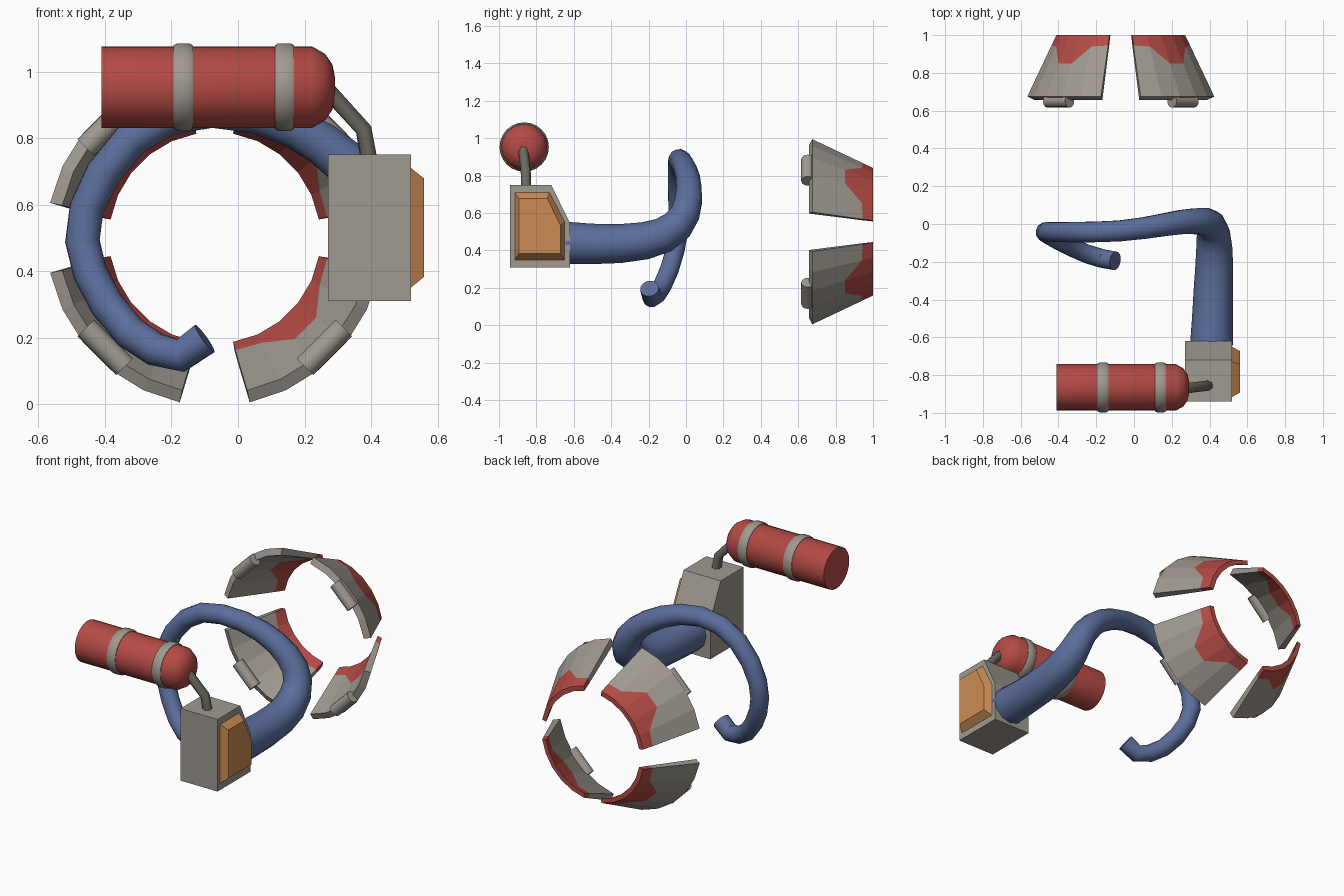
import bpy, bmesh, math
from mathutils import Vector, Matrix

if "Cube" in bpy.data.objects:
    bpy.data.objects.remove(bpy.data.objects["Cube"])


def mat(name, rgb):
    m = bpy.data.materials.new(name)
    m.diffuse_color = (*rgb, 1)
    m.use_nodes = True
    m.node_tree.nodes["Principled BSDF"].inputs["Base Color"].default_value = m.diffuse_color
    return m


GREY = mat("warm_grey", (0.35, 0.32, 0.28))
RED = mat("red", (0.46, 0.07, 0.06))
BLUE = mat("blue", (0.105, 0.155, 0.33))
ORANGE = mat("orange", (0.60, 0.26, 0.09))
DARK = mat("dark_grey", (0.15, 0.14, 0.115))


def finish(bm, name, mats, smooth=None):
    bmesh.ops.recalc_face_normals(bm, faces=bm.faces[:])
    me = bpy.data.meshes.new(name)
    bm.to_mesh(me)
    bm.free()
    ob = bpy.data.objects.new(name, me)
    bpy.context.collection.objects.link(ob)
    for m in mats:
        me.materials.append(m)
    if smooth:
        shade(ob, smooth)
    return ob


def shade(ob, angle):
    bpy.ops.object.select_all(action='DESELECT')
    ob.select_set(True)
    bpy.context.view_layer.objects.active = ob
    bpy.ops.object.shade_smooth_by_angle(angle=math.radians(angle))


def loft(name, rings, m, smooth=None):
    """Bridge rings of points and cap both ends."""
    bm = bmesh.new()
    vs = [[bm.verts.new(p) for p in r] for r in rings]
    n = len(vs[0])
    for a, b in zip(vs, vs[1:]):
        for i in range(n):
            j = (i + 1) % n
            bm.faces.new((a[i], a[j], b[j], b[i]))
    bm.faces.new(vs[0])
    bm.faces.new(vs[-1])
    return finish(bm, name, [m], smooth)


def lathe_x(name, profile, m, cy, cz, n=24, smooth=40):
    rings = [[(x, cy + r * math.cos(2 * math.pi * i / n), cz + r * math.sin(2 * math.pi * i / n))
              for i in range(n)] for x, r in profile]
    return loft(name, rings, m, smooth)


def tube(name, pts, depth, m, res, smooth):
    """Sweep a round section along points (x, y, z, radius)."""
    cu = bpy.data.curves.new(name, 'CURVE')
    cu.dimensions = '3D'
    cu.bevel_depth = depth
    cu.bevel_resolution = res
    cu.use_fill_caps = True
    sp = cu.splines.new('POLY')
    sp.points.add(len(pts) - 1)
    for p, (x, y, z, r) in zip(sp.points, pts):
        p.co = (x, y, z, 1)
        p.radius = r / depth
    ob = bpy.data.objects.new(name, cu)
    bpy.context.collection.objects.link(ob)
    cu.materials.append(m)
    bpy.ops.object.select_all(action='DESELECT')
    ob.select_set(True)
    bpy.context.view_layer.objects.active = ob
    bpy.ops.object.convert(target='MESH')
    if smooth:
        shade(bpy.context.object, smooth)
    else:
        bpy.context.object.data.shade_flat()


# Tank with rounded nose and two bands
TY, TZ = -0.865, 0.953
lathe_x("tank", [(-0.41, 0.123), (0.222, 0.123), (0.262, 0.1), (0.284, 0.068), (0.292, 0.028)],
        RED, TY, TZ)
for x in (-0.165, 0.14):
    lathe_x("tank_band", [(x - 0.029, 0.12), (x - 0.029, 0.126), (x - 0.018, 0.132),
                          (x + 0.018, 0.132), (x + 0.029, 0.126), (x + 0.029, 0.12)], GREY, TY, TZ)

# Bent feed pipe from tank to housing
tube("feed_pipe", [(0.26, -0.872, 0.955, 0.027), (0.378, -0.857, 0.825, 0.027),
                   (0.395, -0.855, 0.73, 0.027)], 0.027, DARK, 1, None)

# Housing block and raised side panel
body = [(-0.94, 0.31), (-0.62, 0.31), (-0.62, 0.545), (-0.72, 0.75), (-0.94, 0.75)]
loft("housing", [[(x, y, z) for y, z in body] for x in (0.27, 0.52)], GREY)
outer = [(-0.915, 0.35), (-0.65, 0.35), (-0.65, 0.555), (-0.73, 0.71), (-0.915, 0.71)]
inner = [(-0.893, 0.383), (-0.672, 0.383), (-0.672, 0.535), (-0.742, 0.678), (-0.893, 0.678)]
loft("side_panel", [[(x, y, z) for y, z in p]
                    for x, p in ((0.515, outer), (0.52, outer), (0.56, inner))], ORANGE)

# Tapering hose that loops round and ends in a hook
tube("hose", [
    (0.41, -0.64, 0.44, 0.113), (0.415, -0.5, 0.435, 0.108), (0.42, -0.35, 0.437, 0.104),
    (0.425, -0.22, 0.452, 0.1), (0.425, -0.12, 0.482, 0.095), (0.42, -0.045, 0.535, 0.088),
    (0.405, -0.003, 0.60, 0.08), (0.375, 0.013, 0.665, 0.075), (0.32, 0.015, 0.73, 0.07),
    (0.25, 0.01, 0.785, 0.066), (0.16, -0.004, 0.835, 0.062), (0.05, -0.022, 0.872, 0.059),
    (-0.08, -0.037, 0.886, 0.057), (-0.21, -0.042, 0.864, 0.056), (-0.32, -0.043, 0.798, 0.055),
    (-0.405, -0.043, 0.695, 0.054), (-0.455, -0.041, 0.59, 0.053), (-0.468, -0.043, 0.49, 0.053),
    (-0.445, -0.06, 0.395, 0.052), (-0.395, -0.088, 0.30, 0.052), (-0.325, -0.125, 0.215, 0.051),
    (-0.25, -0.158, 0.165, 0.051), (-0.172, -0.182, 0.146, 0.051), (-0.10, -0.195, 0.197, 0.051),
], 0.1, BLUE, 4, 45)

# Four curved jaw plates with red painted tips, each with a pivot pin
AX, AZ = -0.07, 0.5
Y0, Y1, STEPS = 0.675, 1.0, 5
EDGE = [0.945, 0.94, 0.85, 0.85, 0.94, 0.945]     # where the paint begins


def jaw(sx, sz):
    def at(a, r, y):
        return (AX + sx * r * math.sin(a), y, AZ + sz * r * math.cos(a))

    bm = bmesh.new()
    cols = []
    for i in range(STEPS + 1):
        a_back = math.radians(12 + 66 * i / STEPS)
        a_tip = math.radians(10 + 70 * i / STEPS)
        t = (EDGE[i] - Y0) / (Y1 - Y0)
        a_mid = a_back + (a_tip - a_back) * t
        ro = 0.506 + (0.346 - 0.506) * t
        ri = 0.469 + (0.318 - 0.469) * t
        loop = [at(a_back, 0.469, 0.657), at(a_back, 0.506, Y0), at(a_mid, ro, EDGE[i]),
                at(a_tip, 0.346, Y1), at(a_tip, 0.318, Y1), at(a_mid, ri, EDGE[i] - 0.004)]
        cols.append([bm.verts.new(p) for p in loop])
    for p, q in zip(cols, cols[1:]):
        for k in range(6):
            j = (k + 1) % 6
            f = bm.faces.new((p[k], p[j], q[j], q[k]))
            f.material_index = int(k in (2, 3, 4))
    for c in (cols[0], cols[-1]):
        bm.faces.new((c[0], c[1], c[2], c[5]))
        bm.faces.new((c[2], c[3], c[4], c[5])).material_index = 1
    finish(bm, "jaw_plate", [GREY, RED])

    # Pivot pin lying along the plate's tangent
    bm = bmesh.new()
    c = Vector(at(math.radians(45), 0.466, 0.651))
    d = Vector((sx, 0, -sz)).normalized()
    rot = d.to_track_quat('Z', 'Y').to_matrix().to_4x4()
    bmesh.ops.create_cone(bm, cap_ends=True, segments=12, radius1=0.035, radius2=0.035,
                          depth=0.165, matrix=Matrix.Translation(c) @ rot)
    finish(bm, "jaw_pin", [GREY], 40)


for sx in (-1, 1):
    for sz in (-1, 1):
        jaw(sx, sz)
